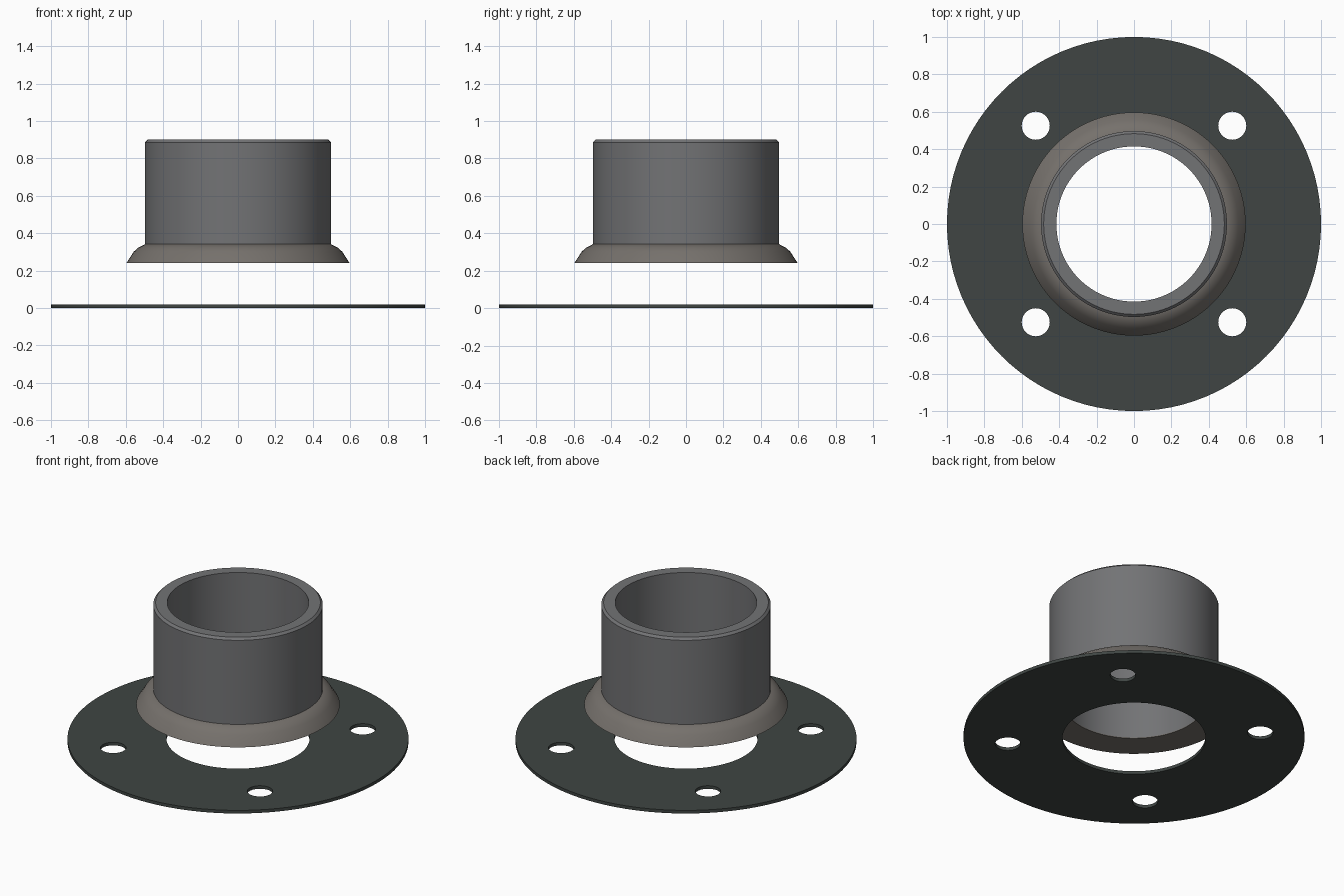
import bpy, bmesh, math

if "Cube" in bpy.data.objects:
    bpy.data.objects.remove(bpy.data.objects["Cube"])

SEG = 96


def material(name, rgb):
    m = bpy.data.materials.new(name)
    m.diffuse_color = (*rgb, 1)
    m.use_nodes = True
    m.node_tree.nodes["Principled BSDF"].inputs["Base Color"].default_value = m.diffuse_color
    return m


def lathe(name, profile, mat=None, seg=SEG, at=(0, 0, 0)):
    """Revolve a closed (radius, z) profile around the z axis."""
    bm = bmesh.new()
    rings = [[bm.verts.new((r * math.cos(2 * math.pi * i / seg),
                            r * math.sin(2 * math.pi * i / seg), z))
              for i in range(seg)] for r, z in profile]
    for a, b in zip(rings, rings[1:] + rings[:1]):
        for i in range(seg):
            j = (i + 1) % seg
            bm.faces.new((a[i], a[j], b[j], b[i]))
    bmesh.ops.recalc_face_normals(bm, faces=bm.faces)
    me = bpy.data.meshes.new(name)
    bm.to_mesh(me)
    bm.free()
    ob = bpy.data.objects.new(name, me)
    ob.location = at
    bpy.context.collection.objects.link(ob)
    if mat:
        me.materials.append(mat)
    return ob


def smooth(ob):
    bpy.ops.object.select_all(action='DESELECT')
    ob.select_set(True)
    bpy.context.view_layer.objects.active = ob
    bpy.ops.object.shade_smooth_by_angle(angle=math.radians(30))


steel = material("steel_grey", (0.17, 0.172, 0.178))
dark = material("dark_plate", (0.05, 0.06, 0.056))
bead = material("weld_brown", (0.18, 0.165, 0.15))

# Thin base plate with a central bore
flange = lathe("flange_plate",
               [(0.42, 0), (1.0, 0), (1.0, 0.02), (0.42, 0.02)], dark)

# Four bolt holes drilled on the diagonals
for k in range(4):
    a = math.radians(45 + 90 * k)
    bpy.ops.mesh.primitive_cylinder_add(
        vertices=48, radius=0.075, depth=0.2,
        location=(0.743 * math.cos(a), 0.743 * math.sin(a), 0.01))
    cutter = bpy.context.object
    cutter.name = f"bolt_hole_cutter_{k + 1}"
    mod = flange.modifiers.new(f"bolt_hole_{k + 1}", 'BOOLEAN')
    mod.operation = 'DIFFERENCE'
    mod.solver = 'EXACT'
    mod.object = cutter
    bpy.ops.object.select_all(action='DESELECT')
    flange.select_set(True)
    bpy.context.view_layer.objects.active = flange
    bpy.ops.object.modifier_apply(modifier=mod.name)
    bpy.data.objects.remove(cutter, do_unlink=True)

# Pipe floating above the plate, outer top edge chamfered
tube = lathe("pipe_tube",
             [(0.415, 0.246), (0.497, 0.246), (0.497, 0.886),
              (0.483, 0.9), (0.415, 0.9)], steel)

# Flared weld collar around the foot of the pipe
collar = lathe("weld_collar",
               [(0.415, 0.24), (0.597, 0.24), (0.557, 0.302),
                (0.532, 0.324), (0.497, 0.342), (0.49, 0.342),
                (0.49, 0.246), (0.415, 0.246)], bead)

for ob in (flange, tube, collar):
    smooth(ob)
